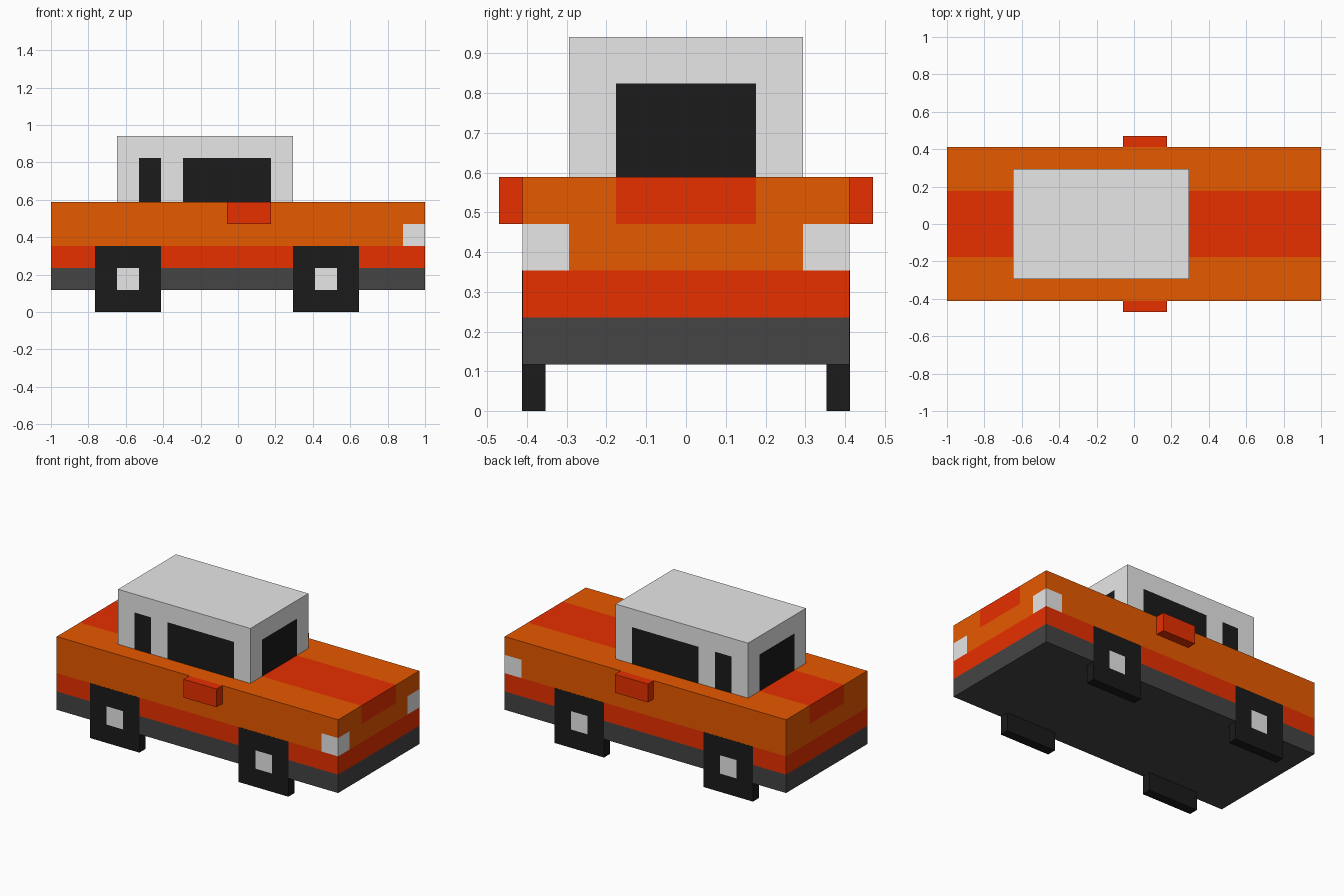
import bpy, bmesh
from mathutils import Vector

if "Cube" in bpy.data.objects:
    bpy.data.objects.remove(bpy.data.objects["Cube"])

U = 2 / 34  # one block of the grid the car is laid out on


def material(name, rgb):
    m = bpy.data.materials.new(name)
    m.diffuse_color = (*rgb, 1)
    m.use_nodes = True
    m.node_tree.nodes["Principled BSDF"].inputs["Base Color"].default_value = m.diffuse_color
    return m


ORANGE, RED, GREY, BLACK, SILVER = range(5)
MATS = [
    material("orange paint", (0.80, 0.10, 0.0)),
    material("red paint", (0.80, 0.029, 0.0)),
    material("dark grey trim", (0.058, 0.058, 0.058)),
    material("black rubber and glass", (0.0105, 0.0105, 0.0105)),
    material("silver", (0.80, 0.80, 0.80)),
]


def block(name, lo, hi, rule, cuts=((), (), ()), open_bottom=False):
    """Box in grid units, cut along the given planes and coloured face by face."""
    bm = bmesh.new()
    bmesh.ops.create_cube(bm, size=1)
    for v in bm.verts:
        v.co = Vector([lo[i] if v.co[i] < 0 else hi[i] for i in range(3)])
    for axis, values in enumerate(cuts):
        normal = Vector([float(i == axis) for i in range(3)])
        for value in values:
            bmesh.ops.bisect_plane(bm, geom=bm.verts[:] + bm.edges[:] + bm.faces[:],
                                   plane_co=normal * value, plane_no=normal)
    if open_bottom:
        bmesh.ops.delete(bm, geom=[f for f in bm.faces if f.normal.z < -0.5],
                         context='FACES')
    for f in bm.faces:
        f.material_index = rule(f.calc_center_median(), f.normal)
    bmesh.ops.scale(bm, vec=(U, U, U), verts=bm.verts[:])
    mesh = bpy.data.meshes.new(name)
    bm.to_mesh(mesh)
    bm.free()
    for m in MATS:
        mesh.materials.append(m)
    obj = bpy.data.objects.new(name, mesh)
    bpy.context.collection.objects.link(obj)
    return obj


# Body: grey sill, red band, orange upper, bonnet stripe, wraparound headlights
def body_rule(c, n):
    if c.z < 4:
        return GREY
    if c.z < 6:
        return RED
    if c.x > 15 and abs(c.y) > 5 and c.z < 8:
        return SILVER
    if abs(c.y) < 3 and c.z > 8:
        return RED
    return ORANGE


block("body", (-17, -7, 2), (17, 7, 10), body_rule,
      cuts=((15,), (-5, -3, 3, 5), (4, 6, 8)))


# Cabin: windows on all four sides
def cabin_rule(c, n):
    if c.z > 14:
        return SILVER
    if abs(n.x) > 0.5:
        return BLACK if abs(c.y) < 3 else SILVER
    return BLACK if -9 < c.x < -7 or -5 < c.x < 3 else SILVER


block("cabin", (-11, -5, 10), (5, 5, 16), cabin_rule,
      cuts=((-9, -7, -5, 3), (-3, 3), (14,)), open_bottom=True)

# Square wheels with silver hubs, and door mirrors, on both sides
for side, label in ((-1, "right"), (1, "left")):
    y0, y1 = sorted((side * 6, side * 7.015))
    for x, end in ((-10, "rear"), (8, "front")):
        def wheel_rule(c, n, x=x):
            hub = n.y * side > 0.5 and abs(c.x - x) < 1 and 2 < c.z < 4
            return SILVER if hub else BLACK
        block(f"{end}_{label}_wheel", (x - 3, y0, 0), (x + 3, y1, 6), wheel_rule,
              cuts=((x - 1, x + 1), (), (2, 4)))
    y0, y1 = sorted((side * 7, side * 8))
    block(f"{label}_mirror", (-1, y0, 8), (3, y1, 10), lambda c, n: RED)
